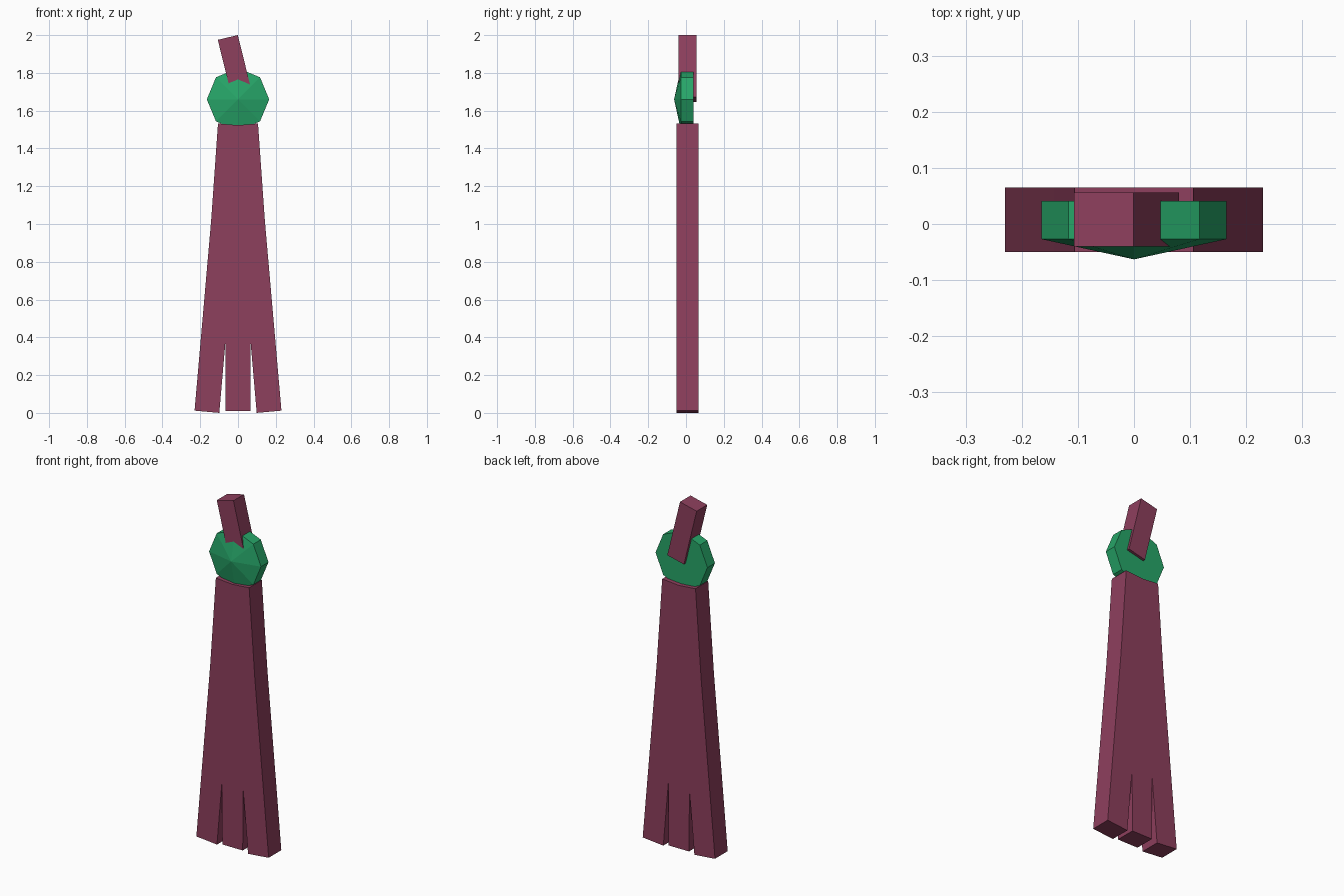
import bpy, bmesh, math

if "Cube" in bpy.data.objects:
    bpy.data.objects.remove(bpy.data.objects["Cube"])


def material(name, rgb):
    m = bpy.data.materials.new(name)
    m.diffuse_color = (*rgb, 1)
    m.use_nodes = True
    m.node_tree.nodes["Principled BSDF"].inputs["Base Color"].default_value = m.diffuse_color
    return m


def slab(name, outline, y0, y1, mat, apex=None):
    """Extrude an x-z outline from y0 (front) to y1 (back); apex makes a pointed front."""
    bm = bmesh.new()
    front = [bm.verts.new((x, y0, z)) for x, z in outline]
    back = [bm.verts.new((x, y1, z)) for x, z in outline]
    n = len(outline)
    tip = bm.verts.new(apex) if apex else None
    for i in range(n):
        j = (i + 1) % n
        bm.faces.new((front[i], front[j], back[j], back[i]))
        if tip:
            bm.faces.new((front[i], front[j], tip))
    if not tip:
        bm.faces.new(front)
    bm.faces.new(back)
    bmesh.ops.recalc_face_normals(bm, faces=bm.faces)
    me = bpy.data.meshes.new(name)
    bm.to_mesh(me)
    bm.free()
    me.materials.append(mat)
    ob = bpy.data.objects.new(name, me)
    bpy.context.collection.objects.link(ob)
    return ob


plum = material("plum", (0.27, 0.05, 0.11))
green = material("green", (0.02, 0.38, 0.14))

# Long flared skirt split into three tails, mirrored half profile
half = [(0.065, 0.01), (0.067, 0.37), (0.099, 0.0), (0.23, 0.012),
        (0.142, 1.02), (0.106, 1.532)]
outline = half + [(0, 1.523)] + [(-x, z) for x, z in reversed(half)]
slab("skirt", outline, -0.05, 0.065, plum)

# Octagonal knot with a pointed front
octagon = [(0.165 * math.cos(i * math.pi / 4), 1.66 + 0.165 * math.sin(i * math.pi / 4))
           for i in range(8)]
slab("knot", octagon, -0.027, 0.041, green, apex=(0, -0.063, 1.66))

# Tilted stem passing through the knot
stem = [(-0.107, 1.975), (-0.001, 2.0), (0.08, 1.672), (-0.026, 1.647)]
slab("stem", stem, -0.04, 0.056, plum)
